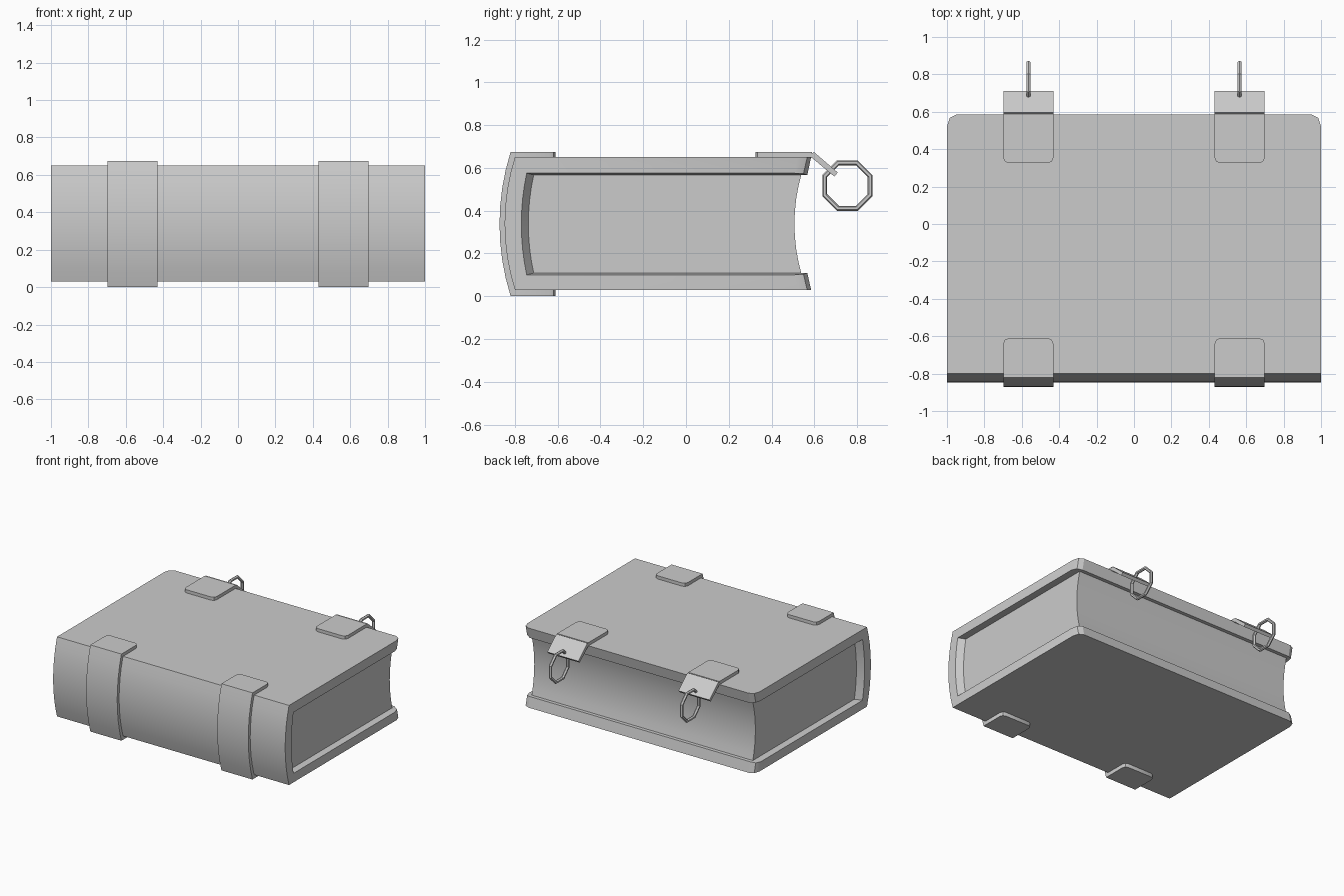
import bpy, bmesh, math

if "Cube" in bpy.data.objects:
    bpy.data.objects.remove(bpy.data.objects["Cube"])


def arc(y_end, y_mid, z0, z1, n=8):
    """Circular arc in the YZ plane from z0 to z1, bulging to y_mid halfway."""
    h, s = (z1 - z0) / 2, abs(y_mid - y_end)
    r = (h * h + s * s) / (2 * s)
    sign = 1 if y_mid > y_end else -1
    a = math.asin(h / r)
    pts = []
    for i in range(n + 1):
        t = -a + 2 * a * i / n
        pts.append((y_mid + sign * r * (math.cos(t) - 1), (z0 + z1) / 2 + r * math.sin(t)))
    return pts


def loft(name, sections, bevel_y=None, offset=0.0, segments=2):
    """Skin YZ profiles placed at increasing x; optionally round the corners past bevel_y."""
    bm = bmesh.new()
    rings = [[bm.verts.new((x, y, z)) for y, z in prof] for x, prof in sections]
    n = len(rings[0])
    for a, b in zip(rings, rings[1:]):
        for i in range(n):
            j = (i + 1) % n
            bm.faces.new((a[i], a[j], b[j], b[i]))
    bm.faces.new(rings[0][::-1])
    bm.faces.new(rings[-1])
    bmesh.ops.recalc_face_normals(bm, faces=bm.faces)
    if bevel_y is not None:
        xs = (sections[0][0], sections[-1][0])
        edges = [e for e in bm.edges
                 if all(v.co.y > bevel_y for v in e.verts)
                 and any(all(abs(v.co.x - x) < 1e-4 for v in e.verts) for x in xs)
                 and abs(e.verts[0].co.z - e.verts[1].co.z) > 0.015]
        bmesh.ops.bevel(bm, geom=edges, offset=offset, segments=segments,
                        profile=0.5, affect='EDGES')
    me = bpy.data.meshes.new(name)
    bm.to_mesh(me)
    bm.free()
    ob = bpy.data.objects.new(name, me)
    bpy.context.collection.objects.link(ob)
    return ob


def smooth(ob):
    bpy.ops.object.select_all(action='DESELECT')
    ob.select_set(True)
    bpy.context.view_layer.objects.active = ob
    bpy.ops.object.shade_smooth_by_angle(angle=math.radians(30))


# Cover: C-shaped profile whose inside tightens towards the recessed pages
def cover_profile(d):
    z0, z1 = 0.10 + d * 0.25, 0.575 - d * 0.25
    return (arc(-0.80, -0.848, 0.03, 0.65) + [(0.585, 0.65), (0.567, z1)]
            + arc(-0.745 + d, -0.77 + d, z0, z1)[::-1] + [(0.567, z0), (0.585, 0.03)])


smooth(loft("cover", [(-1, cover_profile(0)), (-0.95, cover_profile(0.035)),
                      (0.95, cover_profile(0.035)), (1, cover_profile(0))], 0.5, 0.06))

# Pages with a hollow fore edge, tucked slightly into the cover
pages = arc(0.54, 0.507, 0.104, 0.571) + [(-0.76, 0.571), (-0.76, 0.104)]
smooth(loft("pages", [(-0.953, pages), (0.953, pages)]))

for side, sx in (("left", -1), ("right", 1)):
    cx = 0.565 * sx
    x0, x1 = cx - 0.134, cx + 0.134

    # Strap wrapped round the spine
    strap = (arc(-0.82, -0.872, 0.0, 0.675) + [(-0.61, 0.675), (-0.61, 0.648)]
             + arc(-0.79, -0.84, 0.032, 0.648)[::-1] + [(-0.61, 0.032), (-0.61, 0.0)])
    smooth(loft("spine_strap_" + side, [(x0, strap), (x1, strap)], -0.62, 0.03))

    # Clasp plate on the cover
    plate = [(0.325, 0.645), (0.325, 0.675), (0.588, 0.675), (0.588, 0.645)]
    ob = loft("clasp_plate_" + side, [(-x1, [(-y, z) for y, z in plate]),
                                      (-x0, [(-y, z) for y, z in plate])], -0.33, 0.03)
    ob.rotation_euler.z = math.pi

    # Hinged flap sloping down past the fore edge
    flap = [(0.578, 0.656), (0.597, 0.675), (0.71, 0.578), (0.693, 0.56)]
    loft("clasp_flap_" + side, [(x0, flap), (x1, flap)])

    # Eight-sided ring hanging from the flap
    bpy.ops.mesh.primitive_torus_add(major_segments=8, minor_segments=6,
                                     major_radius=0.115, minor_radius=0.0125)
    ring = bpy.context.object
    ring.name = "clasp_ring_" + side
    for v in ring.data.vertices:
        x, y, z = v.co
        a = math.radians(22.5)
        v.co = (z, x * math.cos(a) - y * math.sin(a), x * math.sin(a) + y * math.cos(a))
    ring.location = (cx, 0.755, 0.517)

# The plate's corner selection tolerates edges at the far side: keep only outward normals
for ob in bpy.context.collection.objects:
    bm = bmesh.new()
    bm.from_mesh(ob.data)
    bmesh.ops.recalc_face_normals(bm, faces=bm.faces)
    bm.to_mesh(ob.data)
    bm.free()
